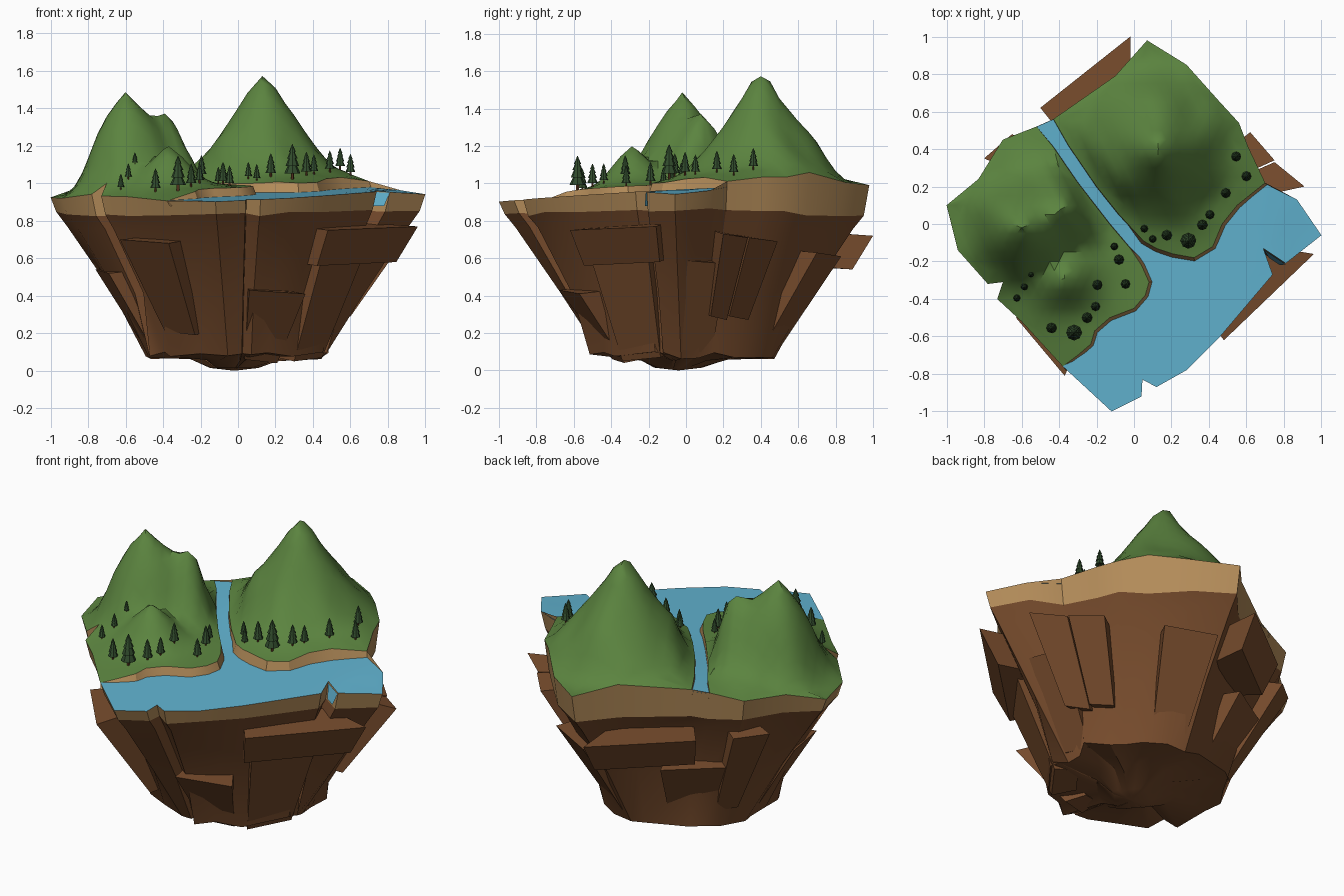
import bpy, bmesh, math, random
from mathutils import Vector, noise
from mathutils.geometry import delaunay_2d_cdt

if "Cube" in bpy.data.objects:
    bpy.data.objects.remove(bpy.data.objects["Cube"])
random.seed(4)

def mat(name, c):
    m = bpy.data.materials.new(name)
    m.diffuse_color = (*c, 1)
    m.use_nodes = True
    m.node_tree.nodes["Principled BSDF"].inputs["Base Color"].default_value = m.diffuse_color
    return m

GRASS = mat("grass", (.105, .23, .05))
WATER = mat("water", (.12, .45, .63))
SAND = mat("sand", (.45, .26, .10))
ROCK = mat("rock", (.18, .07, .025))
TREE = mat("foliage", (.03, .07, .025))
BARK = mat("bark", (.14, .05, .02))

def make(name, verts, faces, material, angle=30, fix=True):
    me = bpy.data.meshes.new(name)
    me.from_pydata([tuple(v) for v in verts], [], faces)
    if fix:
        bm = bmesh.new()
        bm.from_mesh(me)
        bmesh.ops.recalc_face_normals(bm, faces=bm.faces)
        bm.to_mesh(me)
        bm.free()
    me.materials.append(material)
    ob = bpy.data.objects.new(name, me)
    bpy.context.collection.objects.link(ob)
    bpy.ops.object.select_all(action='DESELECT')
    ob.select_set(True)
    bpy.context.view_layer.objects.active = ob
    bpy.ops.object.shade_smooth_by_angle(angle=math.radians(angle))
    return ob

# Plan outlines: island rim in three runs (clockwise), and two shores
left_rim = [(-.38, -.76), (-.6, -.52), (-.73, -.4), (-.7, -.31), (-.78, -.32), (-.94, -.14),
            (-1, .1), (-.83, .24), (-.7, .45), (-.52, .52)]
right_rim = [(-.43, .56), (-.1, .79), (.07, .98), (.28, .85), (.45, .66), (.56, .54), (.61, .41), (.7, .22)]
front_rim = [(.87, .13), (1, -.06), (.81, -.21), (.69, -.13), (.74, -.27), (.46, -.6), (.28, -.78),
             (.12, -.87), (.045, -.83), (.04, -.92), (-.12, -1)]
left_shore = [(-.43, .41), (-.3, .22), (-.13, 0), (-.02, -.13), (.04, -.22), (.08, -.31), (.06, -.38),
              (0, -.45), (-.13, -.5), (-.21, -.57), (-.23, -.64), (-.3, -.7)]
right_shore = [(.55, .1), (.47, 0), (.42, -.12), (.32, -.18), (.21, -.16), (.12, -.13), (.05, -.09),
               (-.08, .05), (-.2, .2), (-.35, .42)]

def smooth(a, b, t):
    t = min(1, max(0, (t - a) / (b - a)))
    return t * t * (3 - 2 * t)

# Height functions: (x, y, height, x stretch, y stretch, slope profile)
A = [(0, 1), (.05, .95), (.1, .78), (.2, .5), (.3, .27), (.4, .1), (.5, .03), (.6, 0)]
B = [(0, 1), (.06, .87), (.16, .60), (.25, .22), (.32, .07), (.42, .02), (.5, 0)]
C = [(0, 1), (.04, .9), (.1, .62), (.18, .25), (.26, .06), (.35, 0)]
PEAKS = [(.13, .40, .55, 1, 1.05, A), (-.6, -.02, .50, 1.05, 1, B),
         (-.39, .08, .37, 1.1, 1.2, C), (-.37, -.29, .22, 1, .9, C)]

def profile(table, d):
    for (d0, h0), (d1, h1) in zip(table, table[1:]):
        if d < d1:
            return h0 + (h1 - h0) * (d - d0) / (d1 - d0)
    return 0

def land(x, y):
    r = math.hypot(x, y)
    z = 1 + .05 * y + .02 * x - .06 * smooth(.6, .95, r)
    wobble = 1 + .14 * noise.noise(Vector((x * 5, y * 5, 3)))
    h = sum(profile(t, wobble * math.hypot((x - px) / sx, (y - py) / sy)) ** 4 * ph ** 4
            for px, py, ph, sx, sy, t in PEAKS)
    # keep the river valley and the rim low
    river = abs((x + .45) * .82 + (y - .5) * .60)
    return z + h ** .25 * smooth(.03, .16, river) * (1 - smooth(.68, 1, r))  ** .6

def water(x, y):
    return (.955 + .05 * y + .02 * x + .02 * smooth(0, .3, y) * smooth(.1, -.1, x)
            - .03 * smooth(.72, 1, x))

def inside(p, poly, margin):
    hit = False
    for a, b in zip(poly, poly[1:] + poly[:1]):
        a, b = Vector(a), Vector(b)
        t = max(0, min(1, (p - a).dot(b - a) / (b - a).length_squared))
        if (p - a - t * (b - a)).length < margin:
            return False
        if (a.y > p.y) != (b.y > p.y) and p.x < a.x + (p.y - a.y) * (b.x - a.x) / (b.y - a.y):
            hit = not hit
    return hit

def ccw(poly):
    area = sum(a[0] * b[1] - b[0] * a[1] for a, b in zip(poly, poly[1:] + poly[:1]))
    return poly if area > 0 else poly[::-1]

def surface(name, poly, height, step, material):
    pts = [Vector(p) for p in poly]
    n = len(pts)
    extra = [Vector(p[:2]) for p in PEAKS]
    k = int(1 / step) + 1
    grid = [Vector(((i + .5 * (j % 2)) * step, j * step)) for i in range(-k, k) for j in range(-k, k)]
    extra += [g for g in grid if all((g - e).length > step * .6 for e in extra[:4])]
    pts += [p for p in extra if inside(p, poly, step * .45)]
    v, _, f, *_ = delaunay_2d_cdt(pts, [], [list(range(n))], 1, 1e-5)
    make(name, [(p.x, p.y, height(p.x, p.y)) for p in v], [list(t) for t in f], material, 40, False)

surface("left_hills", ccw(left_rim + left_shore), land, .05, GRASS)
surface("right_hill", ccw(right_rim + right_shore), land, .05, GRASS)
surface("lake_and_river", ccw(front_rim + left_rim[:1] + left_shore[::-1] + left_rim[-1:] + right_rim[:1]
        + right_shore[::-1] + right_rim[-1:]), water, .09, WATER)
make("waterfall", [(.69, -.135, .955), (.81, -.215, .95), (.78, -.22, .88), (.72, -.18, .88)],
     [(0, 1, 2, 3)], WATER)

# Sandy banks along the two shores
def bank(name, path):
    verts = []
    for i, (x, y) in enumerate(path):
        a, b = Vector(path[max(0, i - 1)]), Vector(path[min(len(path) - 1, i + 1)])
        t = (b - a).normalized()
        flare = .004 if x < .05 and y > -.2 else .028
        verts += [(x, y, land(x, y)), (x - t.y * flare, y + t.x * flare, water(x, y) - .03)]
    make(name, verts, [(2 * i, 2 * i + 1, 2 * i + 3, 2 * i + 2) for i in range(len(path) - 1)], SAND)

bank("left_bank", left_rim[-1:] + left_shore + left_rim[:1])
bank("right_bank", right_rim[-1:] + right_shore + right_rim[:1])

# Island body: sand band over tapering rock
def stack(name, rings, material, tip=None):
    n = len(rings[0])
    verts = [p for r in rings for p in r]
    faces = [(k * n + i, k * n + (i + 1) % n, (k + 1) * n + (i + 1) % n, (k + 1) * n + i)
             for k in range(len(rings) - 1) for i in range(n)]
    if tip:
        verts.append(tip)
        m = (len(rings) - 1) * n
        faces += [(m + i, m + (i + 1) % n, len(verts) - 1) for i in range(n)]
    return make(name, verts, faces, material)

rim = left_rim + right_rim + front_rim
grassy = len(left_rim) + len(right_rim)
top = [(x, y, (land if i < grassy else water)(x, y)) for i, (x, y) in enumerate(rim)]
sand_low = [(x * .97, y * .97, .835 + .025 * smooth(.4, 1, x) + random.uniform(-.012, .015)) for x, y in rim]
stack("sand_layer", [top, sand_low], SAND)

foot = [random.uniform(.44, .52) for _ in rim]
def rock_ring(scale, z, blend, zj):
    ring = []
    for (x, y), r in zip(rim, foot):
        k = scale * (1 - blend) + blend * r / math.hypot(x, y)
        ring.append((x * k, y * k, z + random.uniform(-zj, zj)))
    return ring
stack("rock_body", [sand_low, rock_ring(.91, .76, 0, .01), rock_ring(.73, .42, .2, .01),
      rock_ring(.5, .08, 1, .02),
      [(x * .27, y * .27, .07 + random.uniform(-.02, .015)) for x, y in rim],
      [(x * .13 - .02, y * .13 - .04, .015) for x, y in rim]], ROCK, (-.02, -.04, 0))

# Rock slabs: outer top edge ends, top z, bottom z, taper at the bottom
SLABS = [(-.5, .62, -.02, 1, .73, .55, .89), (.96, -.16, .48, -.62, .76, .57, .88),
         (.91, .2, .75, .33, .72, .28, .66), (.75, .34, .62, .49, .70, .28, .68),
         (-.8, .35, -.65, .48, .75, .18, .62), (-.63, -.5, -.37, -.81, .69, .2, .62),
         (.06, -.68, .36, -.57, .42, .05, .58), (-.76, .06, -.69, -.25, .53, .1, .64),
         (.76, -.03, .7, .22, .58, .1, .62), (.37, .70, .1, .83, .62, .15, .62),
         (-.55, .4, -.25, .6, .5, .1, .62), (.66, -.2, .44, -.5, .58, .06, .68)]
for i, (ax, ay, bx, by, zt, zb, s) in enumerate(SLABS):
    verts = [(x * k, y * k, z + dz) for k, z in ((1, zt), (s, zb), (s * .7, zb + .02), (.7, zt + .02))
             for x, y, dz in ((ax, ay, .01), (bx, by, -.01))]
    make(f"rock_slab_{i + 1}", verts, [(0, 1, 3, 2), (2, 3, 5, 4), (4, 5, 7, 6), (6, 7, 1, 0),
                                      (0, 2, 4, 6), (1, 3, 5, 7)], ROCK)

# Conifers: x, y, radius
TREES = [(.055, -.025, .02), (.1, -.08, .02), (.175, -.06, .028), (.29, -.09, .042), (.365, -.005, .028),
         (.405, .05, .024), (.49, .165, .026), (.6, .255, .026), (.545, .36, .026), (-.105, -.12, .02),
         (-.08, -.19, .027), (-.045, -.32, .025), (-.195, -.325, .027), (-.205, -.44, .024),
         (-.25, -.5, .028), (-.32, -.58, .042), (-.44, -.555, .028), (-.625, -.395, .019),
         (-.585, -.335, .019), (-.55, -.27, .015)]
def lathe(name, x, y, z, prof, sides, material):
    rings = [[(x + r * math.cos(math.tau * i / sides), y + r * math.sin(math.tau * i / sides), z + h)
              for i in range(sides)] for r, h in prof]
    stack(name, rings, material, (x, y, z + prof[-1][1]))
for i, (x, y, r) in enumerate(TREES):
    z = land(x, y)
    lathe(f"trunk_{i + 1}", x, y, z - .01, [(r * .2, 0), (r * .2, r * 1.1)], 6, BARK)
    lathe(f"foliage_{i + 1}", x, y, z, [(r * a, r * h) for a, h in
          ((.2, .85), (1, .7), (.9, 1), (.5, 1.8), (.85, 1.65), (.75, 1.95), (.4, 2.75), (.68, 2.6),
           (.25, 3.5), (.45, 3.4), (.03, 4.4))], 8, TREE)
